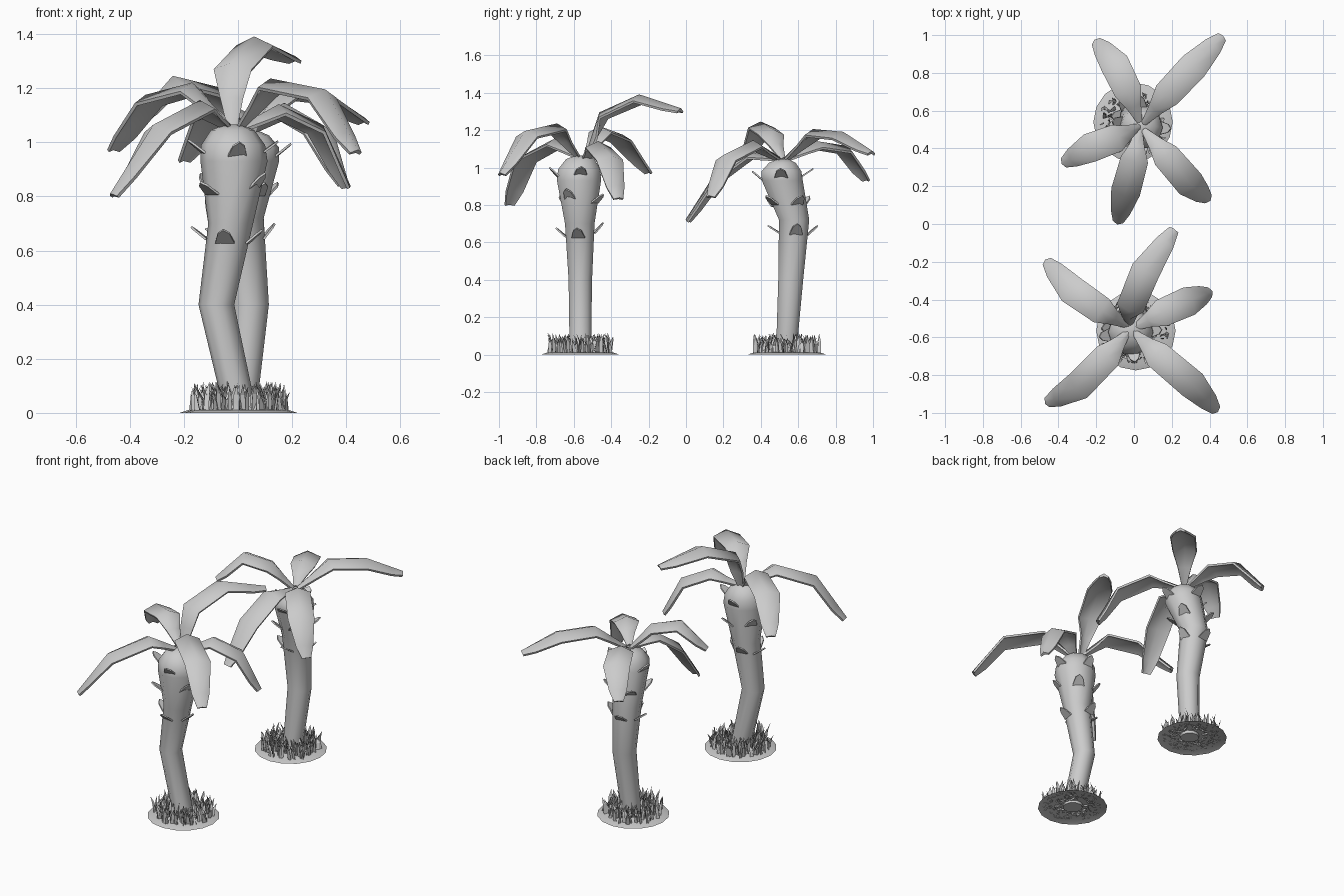
import bpy, bmesh, math, random
from mathutils import Vector

if "Cube" in bpy.data.objects:
    bpy.data.objects.remove(bpy.data.objects["Cube"])

random.seed(4)
UP = Vector((0, 0, 1))


def make_object(name, bm, smooth=None):
    bmesh.ops.recalc_face_normals(bm, faces=bm.faces)
    mesh = bpy.data.meshes.new(name)
    bm.to_mesh(mesh)
    bm.free()
    ob = bpy.data.objects.new(name, mesh)
    bpy.context.collection.objects.link(ob)
    if smooth:
        bpy.context.view_layer.objects.active = ob
        ob.select_set(True)
        bpy.ops.object.shade_smooth_by_angle(angle=math.radians(smooth))
        ob.select_set(False)
    return ob


def loft(bm, loops, caps=True):
    rings = [[bm.verts.new(p) for p in loop] for loop in loops]
    n = len(rings[0])
    for a, b in zip(rings, rings[1:]):
        for i in range(n):
            j = (i + 1) % n
            bm.faces.new((a[i], a[j], b[j], b[i]))
    if caps:
        bm.faces.new(rings[0])
        bm.faces.new(rings[-1])


def circle(x, y, z, r, n=10):
    return [(x + r * math.cos(math.tau * i / n), y + r * math.sin(math.tau * i / n), z)
            for i in range(n)]


# Bent trunk that swells towards the crown; rings are (x, y, z, radius)
def trunk(name, rings):
    bm = bmesh.new()
    loft(bm, [circle(*r) for r in rings])
    make_object(name, bm, 50)


# Folded, arched leaf: ridge along the path, edges hanging lower, thin closed shell
def leaf(name, path):
    p = [Vector(c) for c in path]
    p[3] += (p[3] - p[2]).normalized() * 0.015
    pts = [p[0], p[0].lerp(p[1], 0.5), p[1], p[2], p[2].lerp(p[3], 0.7), p[3]]
    halves = [0.015, 0.042, 0.074, 0.078, 0.052, 0.028]
    loops = []
    for i, (c, w) in enumerate(zip(pts, halves)):
        t = (pts[min(i + 1, 5)] - pts[max(i - 1, 0)]).normalized()
        side = t.cross(UP).normalized()
        n = side.cross(t).normalized()
        drop, th = n * w * 0.36, n * 0.012
        loops.append([c - side * w - drop, c + n * 0.006, c + side * w - drop,
                      c + side * w * 0.93 - drop - th, c - th, c - side * w * 0.93 - drop - th])
    bm = bmesh.new()
    loft(bm, loops)
    make_object(name, bm, 62)


# Pointed bark scales leaning out of the trunk
def scales(name, rings):
    bm = bmesh.new()
    for x, y, z, r, start, count in rings:
        for k in range(count):
            a = math.radians(start + k * 360 / count + random.uniform(-12, 12))
            out = Vector((math.cos(a), math.sin(a), 0))
            side = out.cross(UP)
            base = Vector((x, y, z + random.uniform(-0.015, 0.015))) + out * (r * 0.9)
            d = (out * 0.75 + UP * random.uniform(0.45, 0.95)).normalized()
            n = side.cross(d).normalized() * 0.004
            outline = [base - side * 0.036, base + side * 0.036,
                       base + d * 0.055 + side * 0.022, base + d * 0.075,
                       base + d * 0.055 - side * 0.022]
            loft(bm, [[q - n for q in outline], [q + n for q in outline]])
    make_object(name, bm)


# Low mound of earth
def mound(name, x, y):
    bm = bmesh.new()
    loft(bm, [circle(x, y, 0, 0.21, 16), circle(x, y, 0.01, 0.18, 16),
              circle(x, y, 0.018, 0.04, 16)], caps=False)
    make_object(name, bm, 40)


# Ring of tapered, leaning grass blades around the trunk
def grass(name, x, y, count=190):
    bm = bmesh.new()
    for _ in range(count):
        a, r = random.uniform(0, math.tau), random.uniform(0.07, 0.175)
        turn = random.uniform(0, math.tau)
        s = Vector((math.cos(turn), math.sin(turn), 0))
        lean = Vector((-s.y, s.x, 0)) * random.uniform(0.005, 0.035)
        lean += s * random.uniform(-0.015, 0.015)
        h = random.uniform(0.06, 0.11)
        c = Vector((x + r * math.cos(a), y + r * math.sin(a), 0.008))
        m = c + UP * h * 0.6 + lean * 0.35
        v = [bm.verts.new(q) for q in (c - s * 0.01, c + s * 0.01, m + s * 0.009,
                                       c + UP * h + lean, m - s * 0.009)]
        bm.faces.new((v[0], v[1], v[2], v[4]))
        bm.faces.new((v[4], v[2], v[3]))
    make_object(name, bm)


# Front palm
trunk("front_trunk", [(0.01, -0.565, 0, 0.06), (-0.08, -0.565, 0.4, 0.066),
                      (-0.027, -0.568, 0.7, 0.083), (-0.015, -0.572, 0.93, 0.124),
                      (-0.018, -0.572, 0.99, 0.118), (-0.02, -0.565, 1.045, 0.08),
                      (-0.02, -0.56, 1.065, 0.03)])
scales("front_bark_scales", [(-0.04, -0.565, 0.64, 0.083, 270, 4),
                             (-0.025, -0.57, 0.82, 0.105, 230, 4),
                             (-0.02, -0.572, 0.96, 0.12, 270, 4)])
front_leaves = [
    [(-0.02, -0.54, 1.04), (-0.025, -0.46, 1.29), (0.06, -0.25, 1.385), (0.205, -0.04, 1.315)],
    [(0, -0.55, 1.05), (0.15, -0.47, 1.135), (0.31, -0.4, 1.06), (0.405, -0.36, 0.85)],
    [(0, -0.57, 1.06), (0.12, -0.69, 1.23), (0.32, -0.86, 1.19), (0.435, -0.985, 0.98)],
    [(-0.03, -0.57, 1.06), (-0.14, -0.7, 1.15), (-0.31, -0.87, 1.06), (-0.46, -0.945, 0.82)],
    [(-0.03, -0.54, 1.06), (-0.17, -0.46, 1.215), (-0.34, -0.34, 1.17), (-0.46, -0.2, 0.99)]]

# Back palm
trunk("back_trunk", [(0.01, 0.535, 0, 0.057), (0.044, 0.56, 0.4, 0.07),
                     (0.01, 0.578, 0.72, 0.085), (0.037, 0.515, 0.93, 0.115),
                     (0.04, 0.51, 0.98, 0.112), (0.04, 0.515, 1.025, 0.075),
                     (0.04, 0.52, 1.045, 0.03)])
scales("back_bark_scales", [(0.015, 0.575, 0.64, 0.083, 0, 4),
                            (0.02, 0.55, 0.8, 0.098, 40, 4),
                            (0.035, 0.515, 0.94, 0.115, 0, 4)])
back_leaves = [
    [(0.03, 0.54, 1.05), (-0.03, 0.7, 1.135), (-0.11, 0.86, 1.11), (-0.2, 0.965, 0.95)],
    [(0.05, 0.53, 1.05), (0.17, 0.68, 1.2), (0.32, 0.84, 1.185), (0.46, 0.985, 1.09)],
    [(0.03, 0.52, 1.05), (-0.08, 0.46, 1.2), (-0.24, 0.4, 1.24), (-0.37, 0.325, 1.09)],
    [(0.03, 0.5, 1.05), (0, 0.33, 1.08), (-0.05, 0.15, 0.95), (-0.085, 0.01, 0.73)],
    [(0.05, 0.5, 1.05), (0.17, 0.36, 1.14), (0.31, 0.2, 1.06), (0.395, 0.13, 0.86)]]

# Crowns and ground for both palms
for label, leaves, x, y in (("front", front_leaves, 0.01, -0.565),
                            ("back", back_leaves, -0.005, 0.54)):
    for i, path in enumerate(leaves):
        leaf(f"{label}_leaf_{i + 1}", path)
    mound(f"{label}_mound", x, y)
    grass(f"{label}_grass", x, y)
